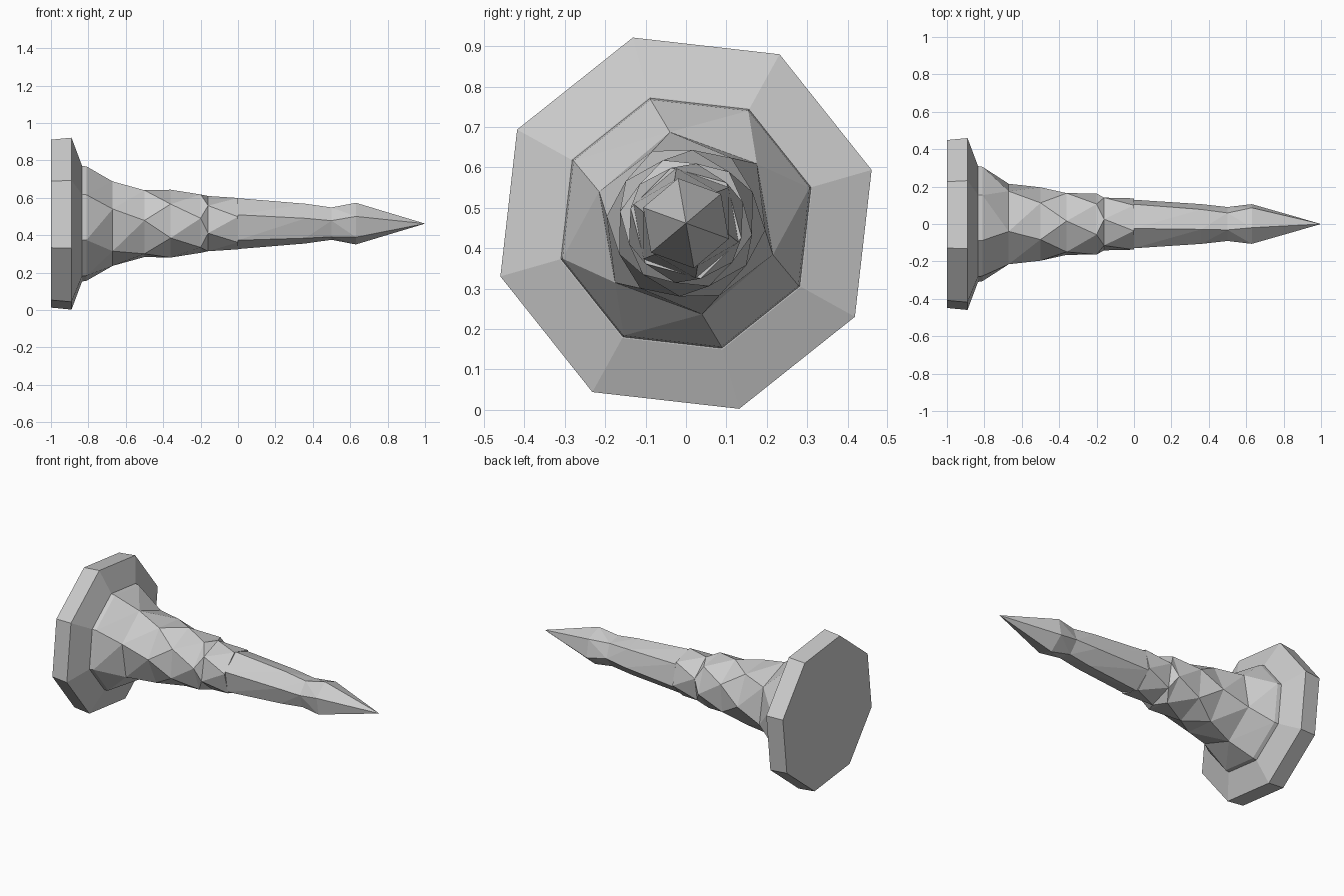
import bpy, bmesh, math

if "Cube" in bpy.data.objects:
    bpy.data.objects.remove(bpy.data.objects["Cube"])

AXIS_Z = 0.462

steel = bpy.data.materials.new("pale_steel")
steel.diffuse_color = (0.6, 0.6, 0.6, 1)
steel.use_nodes = True
steel.node_tree.nodes["Principled BSDF"].inputs["Base Color"].default_value = steel.diffuse_color


def ring(bm, x, radius, sides, phase):
    """Polygon across the x axis; returns (angle, vertex) pairs sorted by angle."""
    pts = []
    for i in range(sides):
        a = math.radians((phase + 360 * i / sides) % 360)
        pts.append((a, bm.verts.new((x, radius * math.cos(a), AXIS_Z + radius * math.sin(a)))))
    return sorted(pts, key=lambda p: p[0])


def stitch(bm, a, b):
    """Join two rings, with quads where they line up and triangles where they do not."""
    if len(a) == len(b) and all(abs(p[0] - q[0]) < 0.02 for p, q in zip(a, b)):
        for i in range(len(a)):
            j = (i + 1) % len(a)
            bm.faces.new((a[i][1], a[j][1], b[j][1], b[i][1]))
        return
    angle = lambda r, k: r[k % len(r)][0] + 2 * math.pi * (k // len(r))
    i = j = 0
    while i < len(a) or j < len(b):
        step_a = j >= len(b) or (i < len(a) and angle(a, i + 1) <= angle(b, j + 1))
        va, vb = a[i % len(a)][1], b[j % len(b)][1]
        if step_a:
            i += 1
            bm.faces.new((va, a[i % len(a)][1], vb))
        else:
            j += 1
            bm.faces.new((va, b[j % len(b)][1], vb))


def build(name, sections, tip=None):
    bm = bmesh.new()
    rings = [ring(bm, *s) for s in sections]
    for a, b in zip(rings, rings[1:]):
        stitch(bm, a, b)
    bm.faces.new([v for _, v in rings[0]])
    last = [v for _, v in rings[-1]]
    if tip is None:
        bm.faces.new(last)
    else:
        point = bm.verts.new((tip, 0, AXIS_Z))
        for k, v in enumerate(last):
            bm.faces.new((v, last[(k + 1) % len(last)], point))
    bmesh.ops.recalc_face_normals(bm, faces=bm.faces)
    mesh = bpy.data.meshes.new(name)
    bm.to_mesh(mesh)
    bm.free()
    mesh.materials.append(steel)
    bpy.context.collection.objects.link(bpy.data.objects.new(name, mesh))


# sections: x, radius, sides, phase in degrees
# Eight-sided flat head with bevelled underside
build("nail_head", [(-1, 0.467, 8, 16), (-0.89, 0.478, 8, 16), (-0.835, 0.325, 8, 16)])

# Flared collar and hammered upper shank
build("upper_shank", [
    (-0.835, 0.322, 8, 16), (-0.81, 0.318, 8, 16), (-0.67, 0.229, 6, 40),
    (-0.5, 0.197, 6, 55), (-0.36, 0.182, 6, 25), (-0.2, 0.166, 6, 50),
    (-0.16, 0.150, 6, 20), (0, 0.142, 6, 45)])

# Lower shank, swelling before the point
build("lower_shank_and_point", [
    (0, 0.138, 6, 40), (0.36, 0.110, 6, 45), (0.5, 0.092, 6, 50),
    (0.63, 0.113, 6, 40)], tip=1)
